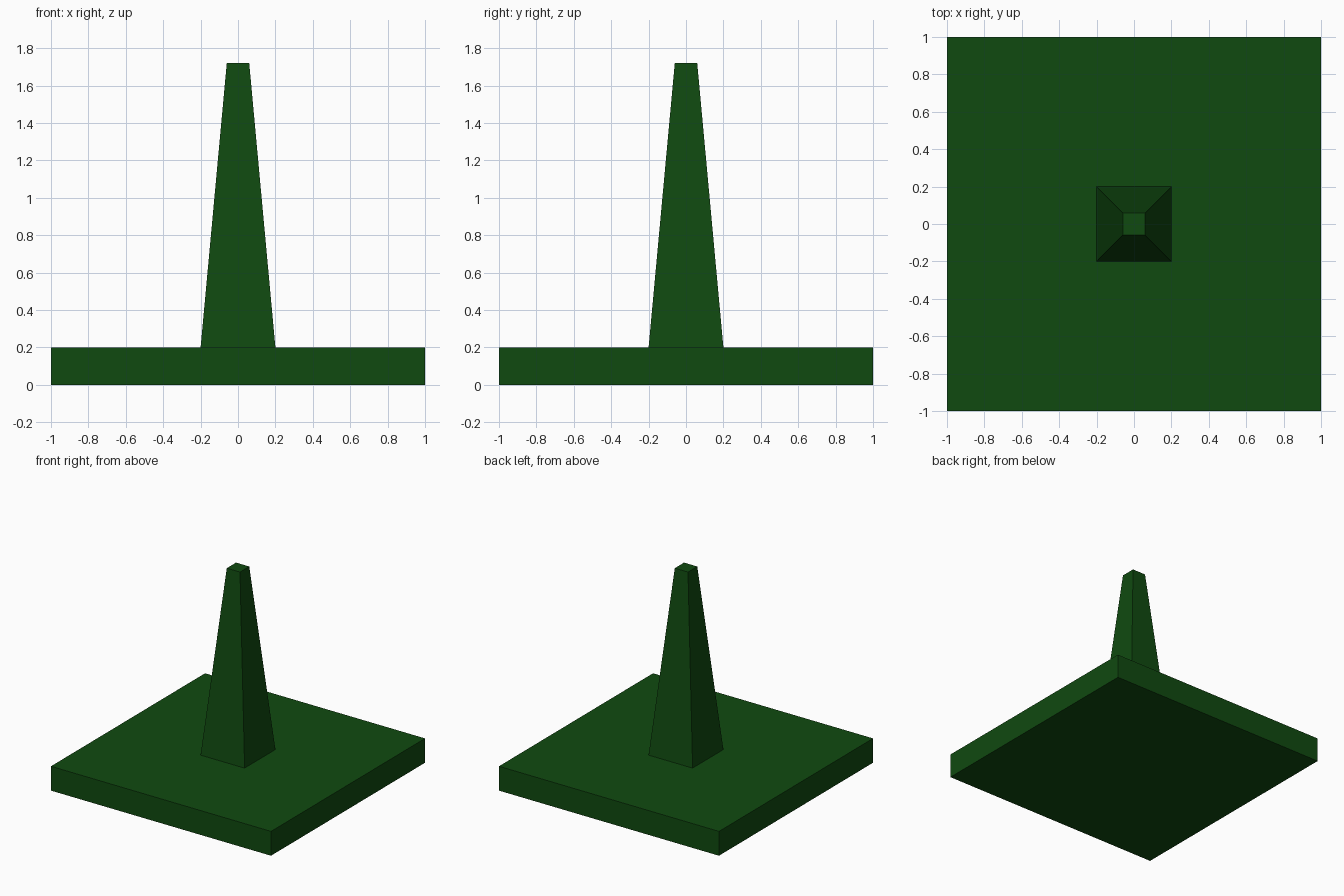
import bpy
import math

if "Cube" in bpy.data.objects:
    bpy.data.objects.remove(bpy.data.objects["Cube"])

green = bpy.data.materials.new("dark_green")
green.diffuse_color = (0.005, 0.068, 0.005, 1.0)
green.use_nodes = True
green.node_tree.nodes["Principled BSDF"].inputs["Base Color"].default_value = green.diffuse_color


def square_frustum(name, half_bottom, half_top, z0, z1):
    """Four-sided block, optionally tapered, with sides facing the axes."""
    r = math.sqrt(2)
    bpy.ops.mesh.primitive_cone_add(
        vertices=4, radius1=half_bottom * r, radius2=half_top * r,
        depth=z1 - z0, location=(0, 0, (z0 + z1) / 2),
        rotation=(0, 0, math.pi / 4))
    obj = bpy.context.object
    obj.name = name
    bpy.ops.object.transform_apply(location=True, rotation=True, scale=True)
    obj.data.materials.append(green)
    return obj


# Flat square slab
square_frustum("base_slab", 1.0, 1.0, 0.0, 0.2)
# Tapered post standing on the slab
square_frustum("tapered_post", 0.2, 0.06, 0.2, 1.72)
